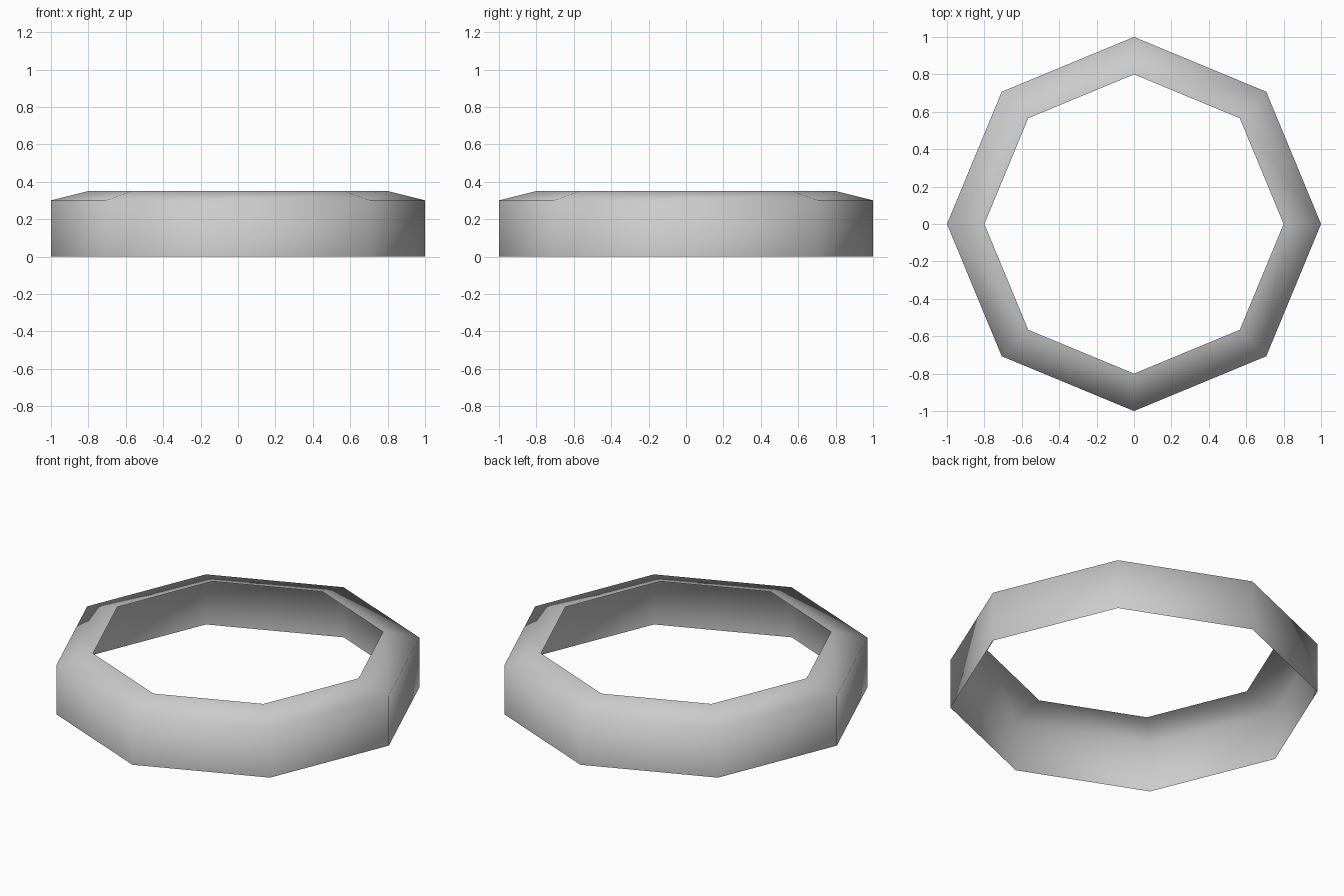
import bpy
import bmesh
from math import cos, sin, tau

cube = bpy.data.objects.get("Cube")
if cube:
    bpy.data.objects.remove(cube, do_unlink=True)

SIDES = 8
PROFILE = [(1.0, 0.0), (1.0, 0.3), (0.8, 0.35)]  # radius, height

# Plain grey surface
grey = bpy.data.materials.new("plain_grey")
grey.use_nodes = True
colour = (0.6, 0.6, 0.6, 1)
grey.diffuse_color = colour
grey.node_tree.nodes["Principled BSDF"].inputs["Base Color"].default_value = colour

# Open eight-sided ring: upright outer wall and sloping rim
bm = bmesh.new()
rings = [[bm.verts.new((r * cos(tau * i / SIDES), r * sin(tau * i / SIDES), z))
          for i in range(SIDES)] for r, z in PROFILE]
for low, high in zip(rings, rings[1:]):
    for i in range(SIDES):
        j = (i + 1) % SIDES
        face = bm.faces.new((low[i], low[j], high[j], high[i]))
        face.smooth = True

mesh = bpy.data.meshes.new("octagonal_ring")
bm.to_mesh(mesh)
bm.free()
mesh.materials.append(grey)
ring = bpy.data.objects.new("octagonal_ring", mesh)
bpy.context.collection.objects.link(ring)
